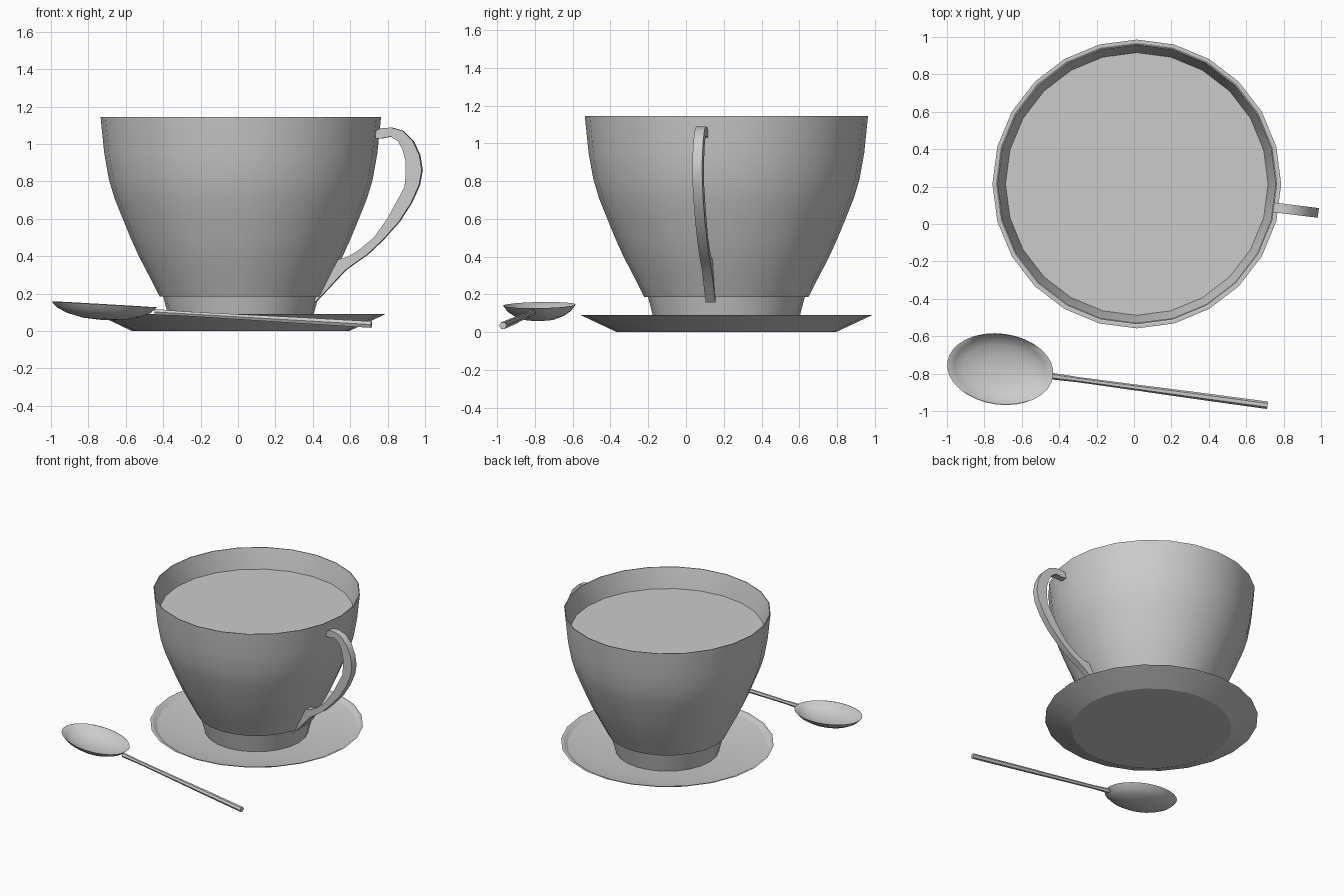
import bpy, bmesh, math
from mathutils import Matrix, Vector

if "Cube" in bpy.data.objects:
    bpy.data.objects.remove(bpy.data.objects["Cube"])

CUP = Vector((0.015, 0.214, 0))


def finish(bm, name, matrix, angle=35):
    bmesh.ops.remove_doubles(bm, verts=bm.verts, dist=1e-5)
    bmesh.ops.recalc_face_normals(bm, faces=bm.faces)
    mesh = bpy.data.meshes.new(name)
    bm.to_mesh(mesh)
    bm.free()
    ob = bpy.data.objects.new(name, mesh)
    bpy.context.collection.objects.link(ob)
    ob.matrix_world = matrix
    bpy.ops.object.select_all(action='DESELECT')
    ob.select_set(True)
    bpy.context.view_layer.objects.active = ob
    bpy.ops.object.shade_smooth_by_angle(angle=math.radians(angle))
    return ob


def loft(rings, bm, caps=False):
    loops = [[bm.verts.new(p) for p in ring] for ring in rings]
    for a, b in zip(loops, loops[1:]):
        n = len(a)
        for i in range(n):
            bm.faces.new((a[i], a[(i + 1) % n], b[(i + 1) % n], b[i]))
    if caps:
        bm.faces.new(loops[0])
        bm.faces.new(loops[-1])


def lathe(name, profile, matrix, sides=24, sx=1, sy=1, angle=35):
    bm = bmesh.new()
    turns = [2 * math.pi * i / sides for i in range(sides)]
    loft([[(r * sx * math.cos(t), r * sy * math.sin(t), z) for t in turns]
          for r, z in profile], bm)
    bmesh.ops.dissolve_degenerate(bm, dist=1e-6, edges=bm.edges)
    return finish(bm, name, matrix, angle)


at_cup = Matrix.Translation(CUP)

# Saucer with flat centre and sloping rim
lathe("saucer", [(0, 0), (0.58, 0), (0.772, 0.09), (0.755, 0.09), (0.725, 0.072),
                 (0.5, 0.03), (0, 0.03)], at_cup, angle=20)

# Cup: foot, bowl wall, thin lip and inner wall
lathe("cup", [(0, 0.032), (0.375, 0.032), (0.415, 0.185), (0.434, 0.185),
              (0.485, 0.285), (0.545, 0.4), (0.59, 0.5), (0.635, 0.61),
              (0.675, 0.71), (0.705, 0.81), (0.73, 0.95), (0.75, 1.145),
              (0.744, 1.145), (0.702, 0.99), (0.67, 0.81), (0.59, 0.58),
              (0.5, 0.38), (0.41, 0.22), (0, 0.21)], at_cup)

# Drink surface
lathe("drink", [(0.703, 0.99), (0, 0.99)], at_cup)

# Handle: (outer x, z, inner x, z) pairs swept down the side
pairs = [(0.74, 1.07, 0.73, 1.03), (0.775, 1.085, 0.775, 1.03),
         (0.83, 1.088, 0.825, 1.04), (0.89, 1.07, 0.865, 1.015),
         (0.945, 1.015, 0.89, 0.97), (0.98, 0.94, 0.905, 0.91),
         (0.993, 0.86, 0.907, 0.84), (0.978, 0.78, 0.9, 0.77),
         (0.935, 0.685, 0.865, 0.705), (0.87, 0.585, 0.81, 0.605),
         (0.78, 0.485, 0.735, 0.5), (0.7, 0.41, 0.65, 0.43),
         (0.635, 0.365, 0.59, 0.395), (0.58, 0.325, 0.53, 0.38),
         (0.5, 0.24, 0.47, 0.29), (0.42, 0.155, 0.40, 0.165)]
bm = bmesh.new()
w = 0.026
loft([[(ox, -w, oz), (ox, w, oz), (ix, w, iz), (ix, -w, iz)]
      for ox, oz, ix, iz in pairs], bm, caps=True)
turn = Matrix.Translation((0, 0.182, 0)) @ Matrix.Rotation(math.radians(-7.1), 4, 'Z')
finish(bm, "cup_handle", turn)

# Spoon frame: turned and tilted down toward the handle end
spoon = (Matrix.Translation((-0.715, -0.776, 0.143))
         @ Matrix.Rotation(math.radians(-7.7), 4, 'Z')
         @ Matrix.Rotation(math.radians(3.3), 4, 'Y'))

# Spoon bowl: thin oval shell
under = [(0, -0.085), (0.4, -0.077), (0.7, -0.056), (0.88, -0.032), (1, 0)]
lathe("spoon_bowl", under + [(r * 0.985, z + 0.006 * (1 - r))
                             for r, z in reversed(under)],
      spoon, sides=32, sx=0.286, sy=0.19, angle=50)

# Spoon stem: slim six-sided rod, slightly wider at the end
bm = bmesh.new()
loft([[(x, r * math.cos(k * math.pi / 3), -0.025 + r * math.sin(k * math.pi / 3))
       for k in range(6)]
      for x, r in [(0.275, 0.018), (0.42, 0.014), (0.75, 0.016), (1.1, 0.019), (1.445, 0.02)]],
     bm, caps=True)
finish(bm, "spoon_stem", spoon)
